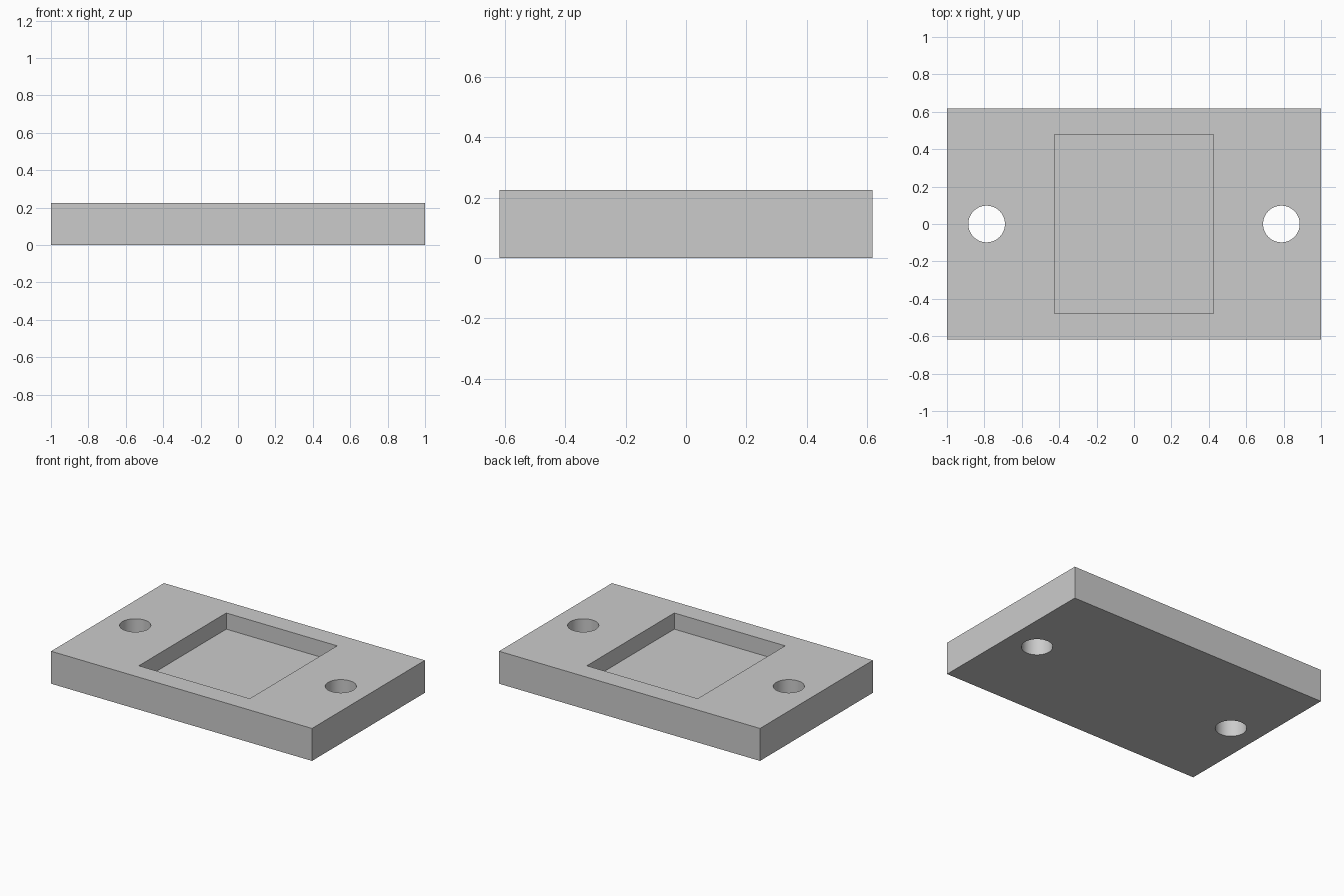
import bpy

WIDTH, DEPTH, HEIGHT = 2.0, 1.236, 0.225
POCKET_X, POCKET_Y, FLOOR_Z = 0.85, 0.957, 0.113
HOLE_X, HOLE_RADIUS = 0.788, 0.098

default_cube = bpy.data.objects.get("Cube")
if default_cube:
    bpy.data.objects.remove(default_cube, do_unlink=True)

grey = bpy.data.materials.new("plain grey")
grey.use_nodes = True
colour = (0.6, 0.6, 0.6, 1.0)
grey.diffuse_color = colour
grey.node_tree.nodes["Principled BSDF"].inputs["Base Color"].default_value = colour


def box(name, size, z):
    """Box centred on the z axis with its underside at z."""
    bpy.ops.mesh.primitive_cube_add(size=1, location=(0, 0, z + size[2] / 2))
    obj = bpy.context.object
    obj.name = name
    obj.scale = size
    bpy.ops.object.transform_apply(location=True, rotation=False, scale=True)
    obj.data.materials.append(grey)
    return obj


def hole_cutter(name, x):
    bpy.ops.mesh.primitive_cylinder_add(
        vertices=64, radius=HOLE_RADIUS, depth=3 * HEIGHT, location=(x, 0, HEIGHT / 2))
    obj = bpy.context.object
    obj.name = name
    obj.data.materials.append(grey)
    return obj


# Solid plate
plate = box("mounting_plate", (WIDTH, DEPTH, HEIGHT), 0)

# Square pocket and the two through holes
cutters = [
    box("pocket_cutter", (POCKET_X, POCKET_Y, HEIGHT), FLOOR_Z),
    hole_cutter("left_hole_cutter", HOLE_X),
    hole_cutter("right_hole_cutter", -HOLE_X),
]

bpy.ops.object.select_all(action="DESELECT")
plate.select_set(True)
bpy.context.view_layer.objects.active = plate
for cutter in cutters:
    cut = plate.modifiers.new(cutter.name, "BOOLEAN")
    cut.operation = "DIFFERENCE"
    cut.solver = "EXACT"
    cut.object = cutter
    bpy.ops.object.modifier_apply(modifier=cut.name)
    bpy.data.objects.remove(cutter, do_unlink=True)

# Round hole walls, crisp edges
bpy.ops.object.shade_smooth_by_angle()
